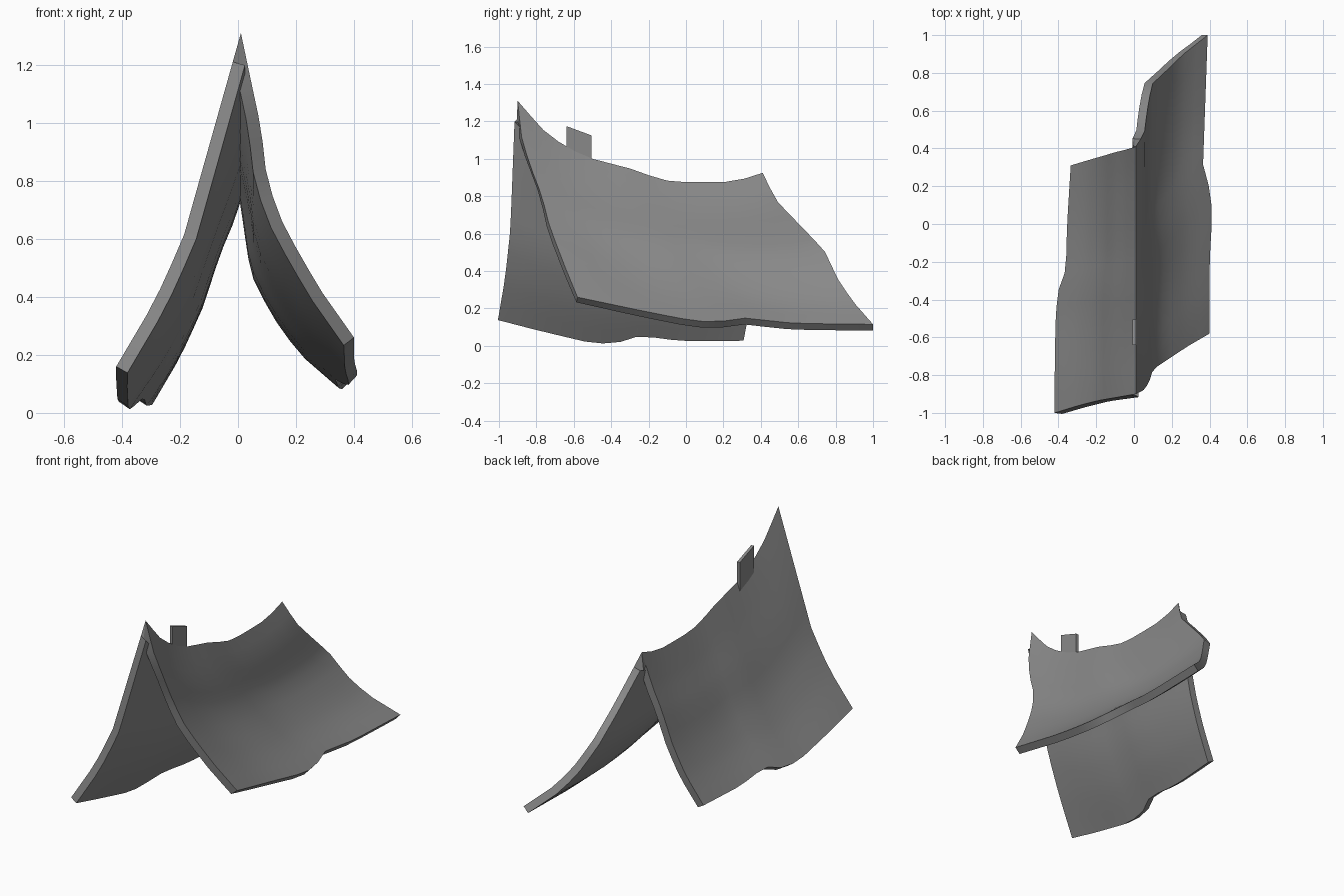
import bpy
import bmesh
from mathutils import Vector

cube = bpy.data.objects.get("Cube")
if cube:
    bpy.data.objects.remove(cube, do_unlink=True)

THICK = 0.045
RIDGE_DROP = 0.115
ALONG, DOWN = 14, 12

grey = bpy.data.materials.new("weathered grey")
grey.use_nodes = True
colour = (0.25, 0.25, 0.25, 1)
grey.diffuse_color = colour
grey.node_tree.nodes["Principled BSDF"].inputs["Base Color"].default_value = colour


def resample(points, count):
    """Spread count + 1 points evenly along a polyline."""
    pts = [Vector(p) for p in points]
    dist = [0]
    for a, b in zip(pts, pts[1:]):
        dist.append(dist[-1] + (b - a).length)
    out = []
    for k in range(count + 1):
        d = dist[-1] * k / count
        i = max(j for j in range(len(pts) - 1) if dist[j] <= d + 1e-6)
        out.append(pts[i].lerp(pts[i + 1], (d - dist[i]) / (dist[i + 1] - dist[i])))
    return out


def finish(name, bm):
    bmesh.ops.recalc_face_normals(bm, faces=bm.faces)
    mesh = bpy.data.meshes.new(name)
    bm.to_mesh(mesh)
    bm.free()
    mesh.materials.append(grey)
    obj = bpy.data.objects.new(name, mesh)
    bpy.context.collection.objects.link(obj)
    bpy.ops.object.select_all(action="DESELECT")
    obj.select_set(True)
    bpy.context.view_layer.objects.active = obj
    bpy.ops.object.shade_smooth_by_angle(angle=0.5)


def slope(name, side, ridge, eave, front, back):
    """Thick sagging roof panel blended between its four border curves."""
    r, e = resample(ridge, ALONG), resample(eave, ALONG)
    f, b = resample(front, DOWN), resample(back, DOWN)
    grid = []
    for i in range(ALONG + 1):
        u = i / ALONG
        row = []
        for j in range(DOWN + 1):
            v = j / DOWN
            corners = (r[0].lerp(r[-1], u)).lerp(e[0].lerp(e[-1], u), v)
            row.append(r[i].lerp(e[i], v) + f[j].lerp(b[j], u) - corners)
        grid.append(row)

    bm = bmesh.new()
    outer, inner = [], []
    for i in range(ALONG + 1):
        outer.append([bm.verts.new(p) for p in grid[i]])
        row = []
        for j, p in enumerate(grid[i]):
            du = grid[min(i + 1, ALONG)][j] - grid[max(i - 1, 0)][j]
            dv = grid[i][min(j + 1, DOWN)] - grid[i][max(j - 1, 0)]
            n = du.cross(dv).normalized()
            if n.x * side < 0:
                n.negate()
            q = p - n * THICK
            if j == 0:
                q = Vector((-0.003, p.y, p.z - RIDGE_DROP))
            row.append(bm.verts.new(q))
        inner.append(row)
    for i in range(ALONG):
        for j in range(DOWN):
            for g in (outer, inner):
                bm.faces.new((g[i][j], g[i + 1][j], g[i + 1][j + 1], g[i][j + 1]))
        # eave edge
        bm.faces.new((outer[i][-1], outer[i + 1][-1], inner[i + 1][-1], inner[i][-1]))
    # front and back edges
    for k in (0, ALONG):
        for j in range(DOWN):
            bm.faces.new((outer[k][j], outer[k][j + 1], inner[k][j + 1], inner[k][j]))
    finish(name, bm)


# Shared ridge line, front to back
ridge = [(0.01, y, z) for y, z in (
    (-0.9, 1.31), (-0.77, 1.16), (-0.64, 1.06), (-0.5, 1.0), (-0.25, 0.935),
    (-0.15, 0.89), (-0.04, 0.875), (0.2, 0.875), (0.3, 0.89), (0.41, 0.925))]

# Left slope, flared out towards the back
slope("left_slope", 1, ridge,
      [(0.4, -0.58, 0.26), (0.4, -0.2, 0.18), (0.415, 0.06, 0.13), (0.4, 0.19, 0.13),
       (0.365, 0.3, 0.15), (0.375, 0.58, 0.12), (0.39, 1.0, 0.115)],
      [ridge[0], (0.05, -0.88, 1.12), (0.08, -0.84, 0.98), (0.1, -0.77, 0.8),
       (0.16, -0.73, 0.64), (0.28, -0.65, 0.43), (0.4, -0.58, 0.26)],
      [ridge[-1], (0.055, 0.48, 0.78), (0.07, 0.6, 0.655), (0.095, 0.74, 0.51),
       (0.17, 0.81, 0.36), (0.25, 0.89, 0.24), (0.39, 1.0, 0.115)])

# Right slope, shorter and straighter
slope("right_slope", -1, ridge,
      [(-0.42, -1.0, 0.16), (-0.42, -0.8, 0.11), (-0.415, -0.48, 0.035),
       (-0.4, -0.35, 0.045), (-0.36, -0.24, 0.08), (-0.355, -0.02, 0.05),
       (-0.345, 0.15, 0.05), (-0.335, 0.31, 0.05)],
      [ridge[0], (-0.19, -0.935, 0.6), (-0.29, -0.96, 0.38), (-0.42, -1.0, 0.16)],
      [ridge[-1], (-0.055, 0.39, 0.71), (-0.1, 0.38, 0.6), (-0.165, 0.36, 0.385),
       (-0.235, 0.34, 0.22), (-0.335, 0.31, 0.05)])

# Small upright tab on the ridge
bm = bmesh.new()
profile = [(-0.64, 0.98), (-0.505, 0.94), (-0.505, 1.125), (-0.64, 1.175)]
sides = [[bm.verts.new((x, y, z)) for y, z in profile] for x in (-0.008, 0.01)]
for s in sides:
    bm.faces.new(s)
for k in range(4):
    n = (k + 1) % 4
    bm.faces.new((sides[0][k], sides[0][n], sides[1][n], sides[1][k]))
finish("ridge_tab", bm)
